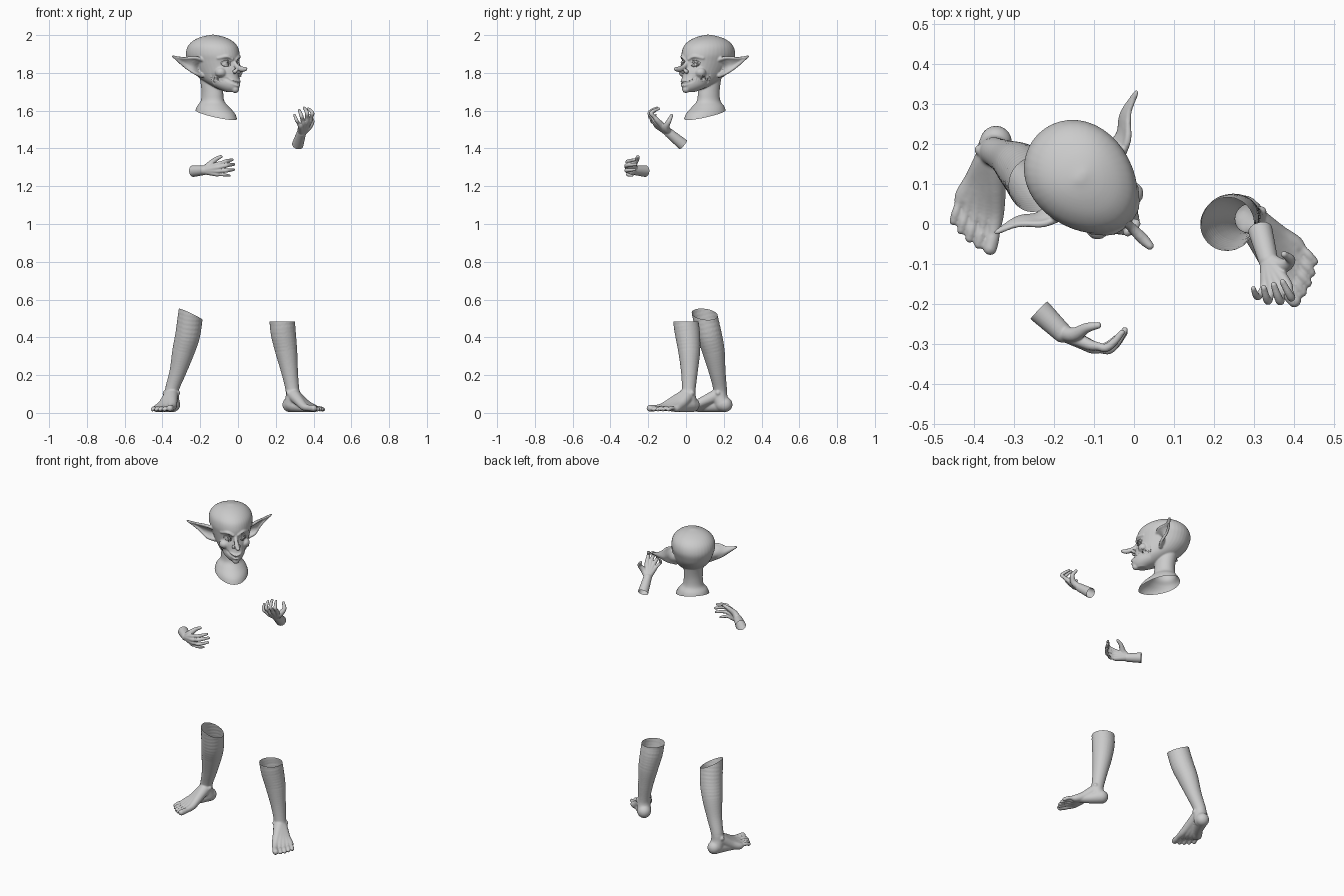
import bpy, bmesh, math
from mathutils import Vector, Matrix

# unit ball reused by every organic chain
_b = bmesh.new()
bmesh.ops.create_icosphere(_b, subdivisions=3, radius=1)
BALL_V = [v.co.copy() for v in _b.verts]
BALL_F = [[v.index for v in f.verts] for f in _b.faces]
_b.free()


def spline(pts, k):
    """Catmull-Rom through 4D points, k samples per span."""
    p = [Vector(q) for q in pts]
    p = [p[0] * 2 - p[1]] + p + [p[-1] * 2 - p[-2]]
    out = []
    for i in range(1, len(p) - 2):
        a, b, c, d = p[i - 1:i + 3]
        n = k or max(2, math.ceil((c - b).xyz.length / (0.35 * min(b.w, c.w))))
        for j in range(n):
            t = j / n
            out.append(0.5 * (b * 2 + (c - a) * t + (a * 2 - b * 5 + c * 4 - d) * t * t
                              + (b * 3 - a - c * 3 + d) * t ** 3))
    return out + [p[-2]]


class Clay:
    """Collects overlapping solids, then fuses them into one smooth skin."""

    def __init__(self):
        self.v, self.f = [], []

    def ball(self, x, y, z, r):
        o, c = len(self.v), Vector((x, y, z))
        self.v += [c + q * r for q in BALL_V]
        self.f += [[i + o for i in f] for f in BALL_F]

    def chain(self, *pts):
        for p in spline(pts, 0):
            self.ball(*p)

    def loft(self, sections, n=40):
        # sections: z, back, front, half width (front is -y)
        o = len(self.v)
        rings = spline(sections, 5)
        for z, bk, fr, hw in rings:
            for i in range(n):
                a = 2 * math.pi * i / n
                c, s = math.cos(a), math.sin(a)
                self.v.append(Vector((hw * c * (1 - 0.1 * s), -((bk + fr) / 2 + (fr - bk) / 2 * s), z)))
        for k in range(len(rings) - 1):
            for i in range(n):
                j, q = (i + 1) % n, o + k * n
                self.f.append([q + i, q + j, q + n + j, q + n + i])
        self.f.append([o + i for i in reversed(range(n))])
        self.f.append([len(self.v) - n + i for i in range(n)])

    def fuse(self, name, voxel, smooth, cut_co, cut_no):
        me = bpy.data.meshes.new(name)
        me.from_pydata(self.v, [], self.f)
        ob = bpy.data.objects.new(name, me)
        bpy.context.collection.objects.link(ob)
        m = ob.modifiers.new("fuse", 'REMESH')
        m.mode, m.voxel_size = 'VOXEL', voxel
        m = ob.modifiers.new("soften", 'SMOOTH')
        m.factor, m.iterations = 0.5, smooth
        new = bpy.data.meshes.new_from_object(ob.evaluated_get(bpy.context.evaluated_depsgraph_get()))
        ob.modifiers.clear()
        ob.data = new
        # open cut end
        bm = bmesh.new()
        bm.from_mesh(new)
        bmesh.ops.bisect_plane(bm, geom=bm.verts[:] + bm.edges[:] + bm.faces[:], plane_co=cut_co,
                               plane_no=Vector(cut_no).normalized(), clear_outer=True)
        for f in bm.faces:
            f.smooth = True
        bm.to_mesh(new)
        bm.free()
        return ob


# head, modelled facing -y then turned 45 degrees
TURN = Matrix.Translation((-0.13, 0.115, 0)) @ Matrix.Rotation(math.radians(45), 4, 'Z')
head = Clay()
head.loft([(1.70, .10, .16, .025), (1.72, .04, .178, .05), (1.75, -.03, .18, .075), (1.78, -.085, .17, .09),
           (1.82, -.128, .163, .105), (1.86, -.148, .16, .117), (1.90, -.156, .158, .126),
           (1.94, -.143, .143, .12), (1.97, -.112, .108, .096), (1.99, -.065, .06, .06), (2.002, -.01, .005, .012)])
# neck and collar
head.loft([(1.82, -.09, .05, .058), (1.74, -.07, .05, .056), (1.69, -.065, .055, .055), (1.65, -.07, .062, .06),
           (1.62, -.09, .09, .082), (1.58, -.102, .135, .097), (1.52, -.105, .16, .1)])
# nose and chin
head.chain((0, -.15, 1.862, .012), (0, -.175, 1.835, .013), (0, -.212, 1.82, .015), (0, -.24, 1.821, .011))
head.ball(0, -.163, 1.714, .021)
# lips
head.chain((-.045, -.146, 1.768, .005), (-.022, -.174, 1.754, .008), (0, -.184, 1.75, .009),
           (.022, -.174, 1.754, .008), (.045, -.146, 1.768, .005))
head.chain((-.028, -.166, 1.745, .006), (0, -.182, 1.734, .009), (.028, -.166, 1.745, .006))
for s in (-1, 1):
    # nostril, brow, cheek and jaw
    head.ball(s * .015, -.176, 1.808, .012)
    head.chain((s * .016, -.157, 1.872, .009), (s * .045, -.146, 1.886, .009), (s * .078, -.112, 1.878, .008))
    head.ball(s * .06, -.115, 1.80, .031)
    # pointed ear: cupped leaf between upper and lower rims
    up = [(s * .11, -.03, 1.868, .01), (s * .15, -.012, 1.88, .009),
          (s * .195, .03, 1.878, .007), (s * .247, .055, 1.887, .005)]
    low = [(s * .098, -.01, 1.785, .012), (s * .14, .0, 1.80, .009),
           (s * .18, .035, 1.835, .008), (s * .247, .055, 1.887, .005)]
    head.chain(*up)
    head.chain(*low)
    a, b = spline(up, 8), spline(low, 8)
    for i, (p, q) in enumerate(zip(a, b)):
        for k in range(13):
            t = k / 12
            c = p.lerp(q, t)
            head.ball(c.x, c.y + .03 * math.sin(math.pi * t) * (1 - i / len(a)), c.z, .0065)
ob = head.fuse("head", .0042, 4, (0, -.15, 1.55), (0, .06, -.25))

# sculpted hollows: x, z, radius, depth (eye sockets, mouth line, cheek hollows)
dents = [(s * .043, 1.848, .021, -.014) for s in (-1, 1)]
dents += [(s * .075, 1.765, .025, -.008) for s in (-1, 1)]
dents += [(i * .006, 1.742 + 11 * (i * .006) ** 2, .006, -.004) for i in range(-8, 9)]
for v in ob.data.vertices:
    if v.co.y < -.07 and v.co.z > 1.70:
        n = v.normal.copy()
        d = sum(h * math.exp(-((v.co.x - x) ** 2 + (v.co.z - z) ** 2) / r ** 2) for x, z, r, h in dents)
        v.co += n * d
ob.data.transform(TURN)

# eyes with lids
for s, side in ((-1, "right"), (1, "left")):
    eye = Clay()
    eye.ball(s * .043, -.126, 1.848, .0175)
    eye.chain((s * .022, -.14, 1.85, .004), (s * .042, -.141, 1.862, .005), (s * .065, -.124, 1.855, .004))
    eye.chain((s * .022, -.14, 1.846, .003), (s * .043, -.141, 1.836, .004), (s * .064, -.124, 1.845, .003))
    e = eye.fuse(side + "_eye", .003, 2, (0, 1, 0), (0, 1, 0))
    e.data.transform(TURN)


# hands: forearm, fingers fanning from the wrist, thumb
def hand(name, elbow, end, wrist, fingers, thumb):
    c = Clay()
    c.chain((*elbow, .034), (*end, .031), (*wrist, .025))
    w = Vector(wrist)
    for k, (mcp, pip, tip) in enumerate(fingers):
        m, p, t = Vector(mcp), Vector(pip), Vector(tip)
        r = (.0105, .011, .0105, .009)[k]
        start = w.lerp(m, .15)
        dip = p.lerp(t, .5) + (p - (m + t) / 2) * .2
        c.chain((*start, .02), (*w.lerp(m, .6), .0165), (*m, .0135), (*m.lerp(p, .5), r),
                (*p, r), (*dip, r * .9), (*t, r * .72))
    c.chain((*w, .02), (*thumb[0], .018), (*thumb[1], .0125), (*thumb[2], .0085))
    c.fuse(name, .0028, 3, end, Vector(end) - w)


hand("right_hand", (-.275, -.18, 1.28), (-.238, -.216, 1.28), (-.18, -.272, 1.284),
     [((-.11, -.303, 1.315), (-.07, -.31, 1.33), (-.03, -.272, 1.34)),
      ((-.105, -.311, 1.299), (-.062, -.315, 1.31), (-.023, -.266, 1.315)),
      ((-.105, -.309, 1.281), (-.062, -.315, 1.283), (-.023, -.272, 1.288)),
      ((-.112, -.301, 1.265), (-.078, -.308, 1.261), (-.045, -.284, 1.256))],
     [(-.15, -.277, 1.313), (-.118, -.26, 1.342), (-.09, -.254, 1.357)])
hand("left_hand", (.302, .035, 1.378), (.316, -.015, 1.42), (.336, -.09, 1.482),
     [((.383, -.152, 1.548), (.394, -.184, 1.585), (.372, -.145, 1.61)),
      ((.365, -.162, 1.543), (.366, -.193, 1.585), (.35, -.153, 1.614)),
      ((.346, -.162, 1.533), (.336, -.192, 1.57), (.325, -.16, 1.602)),
      ((.33, -.154, 1.518), (.311, -.182, 1.547), (.299, -.162, 1.578))],
     [(.372, -.105, 1.512), (.392, -.09, 1.545), (.376, -.076, 1.575)])


# legs: shin chain plus a foot laid out from the heel
def leg(name, shin, heel, fwd, inner, size, cut_co, cut_no):
    c = Clay()
    f, m = Vector((*fwd, 0)).normalized(), Vector((*inner, 0)).normalized()

    def at(a, b, z, r):
        p = Vector((*heel, 0)) + (f * a + m * b) * size
        return (p.x, p.y, z, r)

    c.chain(*shin, at(.072, 0, .085, .04), at(.06, 0, .048, .042))
    c.chain(at(.045, 0, .044, .04), at(.12, -.015, .034, .03), at(.2, -.04, .025, .02))
    # ankle bones
    for b in (-.034, .034):
        c.ball(*at(.075, b, .105, .014))
    # toes fanning from the instep
    for i in range(5):
        t = i / 4
        tip = (.308, .305, .296, .282, .264)[i]
        b = (.05, .02, -.006, -.031, -.055)[i]
        r = (.0175, .012, .0115, .011, .011)[i]
        c.chain(at(.09, b * .15, .092 - .01 * t, .034), at(.15, b * .5, .064 - .022 * t, .027),
                at(.215 - .02 * t, b * .85, .034 - .01 * t, .021), at(tip - .045, b * .97, .026, r * .95),
                at(tip - .022, b, .025, r), at(tip, b, r + .007, r))
    c.fuse(name, .0046, 4, cut_co, cut_no)


leg("right_leg", [(-.235, .08, .62, .068), (-.25, .097, .53, .067), (-.265, .122, .42, .067),
                  (-.288, .145, .33, .06), (-.318, .165, .22, .045), (-.348, .18, .13, .037)],
    (-.335, .25), (-.24, -.97), (.97, -.24), 1.0, (-.25, .1, .522), (.42, .08, .9))
leg("left_leg", [(.222, -.005, .58, .07), (.234, 0, .48, .068), (.24, .008, .42, .067),
                 (.255, .017, .33, .059), (.273, .018, .22, .045), (.287, .015, .13, .037)],
    (.247, .065), (.647, -.763), (-.763, -.647), .96, (.24, 0, .483), (0, 0, 1))
